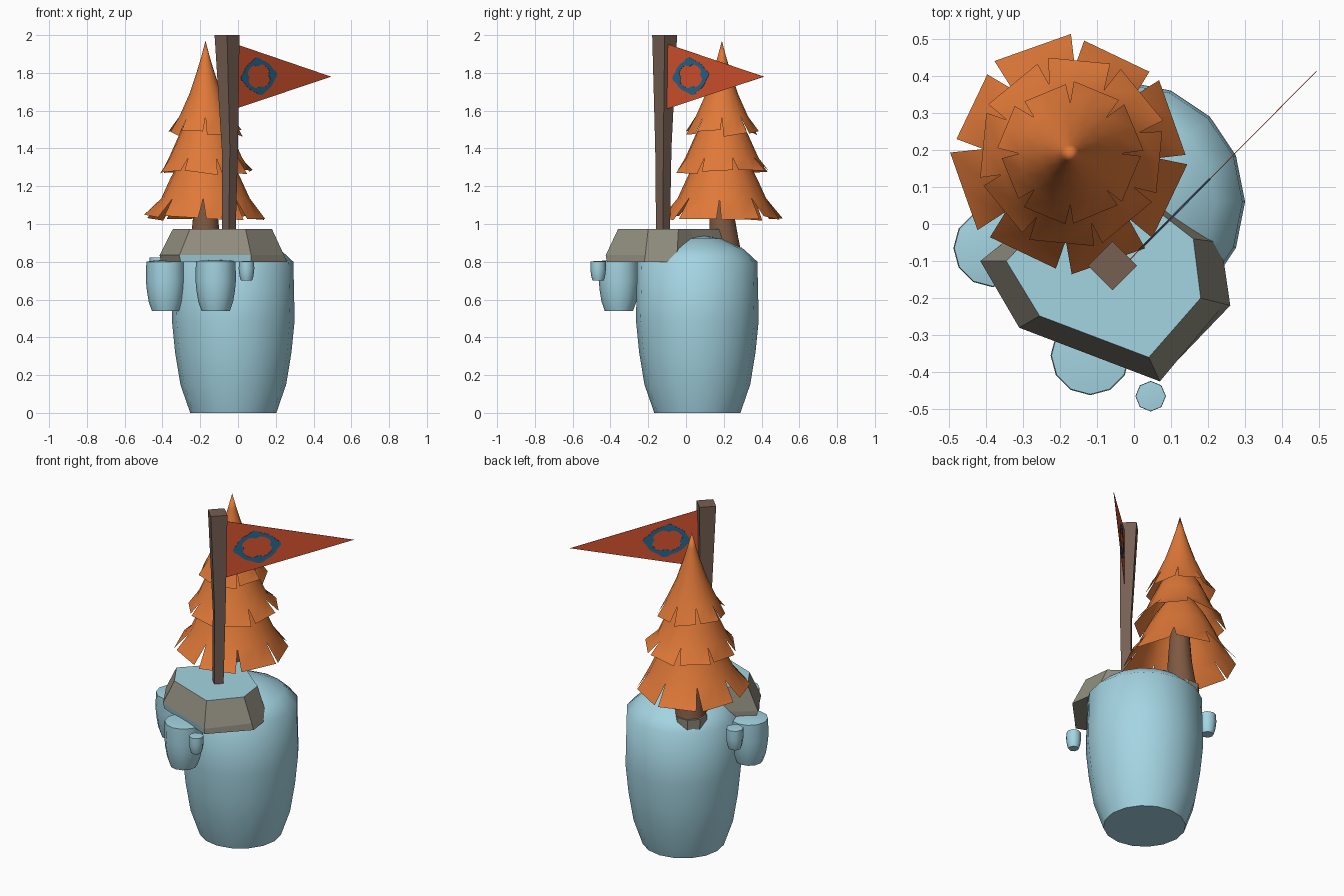
import bpy, bmesh, math, random
from mathutils import Vector

if "Cube" in bpy.data.objects:
    bpy.data.objects.remove(bpy.data.objects["Cube"])

random.seed(4)


def material(name, rgb):
    m = bpy.data.materials.new(name)
    m.diffuse_color = (*rgb, 1)
    m.use_nodes = True
    m.node_tree.nodes["Principled BSDF"].inputs["Base Color"].default_value = m.diffuse_color
    return m


BLUE = material("pale blue", (.37, .66, .76))
GREY = material("stone grey", (.28, .265, .21))
ORANGE = material("foliage orange", (.74, .19, .04))
TRUNK = material("trunk brown", (.21, .10, .055))
WOOD = material("pole brown", (.18, .115, .085))
RED = material("flag red", (.70, .09, .028))
NAVY = material("emblem blue", (.024, .14, .27))


def make(name, bm, mats, smooth=None, fix=True):
    if fix:
        bmesh.ops.recalc_face_normals(bm, faces=bm.faces[:])
    me = bpy.data.meshes.new(name)
    bm.to_mesh(me)
    bm.free()
    for m in mats:
        me.materials.append(m)
    ob = bpy.data.objects.new(name, me)
    bpy.context.collection.objects.link(ob)
    if smooth:
        bpy.ops.object.select_all(action='DESELECT')
        bpy.context.view_layer.objects.active = ob
        ob.select_set(True)
        bpy.ops.object.shade_smooth_by_angle(angle=math.radians(smooth))
    return ob


def loft(rings, caps=True):
    """Bridge equal-length rings of points; returns bmesh, side faces per level and end caps."""
    bm = bmesh.new()
    vs = [[bm.verts.new(p) for p in r] for r in rings]
    sides = []
    for a, b in zip(vs, vs[1:]):
        n = len(a)
        sides.append([bm.faces.new((a[i], a[(i + 1) % n], b[(i + 1) % n], b[i])) for i in range(n)])
    ends = [bm.faces.new(vs[0][::-1]), bm.faces.new(vs[-1])] if caps else []
    return bm, sides, ends


def circle(x, y, z, r, n, turn=0.0):
    return [(x + r * math.cos(turn + math.tau * i / n), y + r * math.sin(turn + math.tau * i / n), z)
            for i in range(n)]


# Tapered domed boulders: one big, four small hanging copies with lower domes
BOULDER = [(.228, 0), (.28, .15), (.308, .32), (.325, .49), (.318, .8), (.245, .868), (.13, .922), (.02, .94)]


def boulder(name, x, y, z, s, n, dome=1.0):
    rings = [circle(x, y, z + (h if h <= .8 else .8 + (h - .8) * dome) * s, r * s, n) for r, h in BOULDER]
    bm, _, _ = loft(rings)
    make(name, bm, [BLUE], 60)


boulder("main_boulder", -.025, .06, 0, 1, 16)
boulder("left_small_boulder", -.382, -.065, .54, .325, 12, .2)
boulder("front_small_boulder", -.118, -.355, .54, .33, 12, .1)
boulder("tiny_front_boulder", .045, -.465, .70, .127, 8, .1)
boulder("tiny_left_boulder", -.42, .13, .70, .152, 8, .1)

# Stone ledge with a blue top, narrowing to a tail below the tree
LOW = [(-.415, -.1), (-.31, -.28), (.07, -.425), (.26, -.22), (.235, -.05), (.12, .05),
       (-.01, .17), (-.12, .25), (-.23, .24), (-.25, .14), (-.24, .04)]
TOP = [(-.345, -.1), (-.255, -.248), (.04, -.36), (.18, -.2), (.16, -.04), (.07, .03),
       (-.05, .13), (-.13, .2), (-.21, .2), (-.22, .13), (-.2, .05)]
rings = []
for t in (0, .2, 1):
    rings.append([(a[0] + (b[0] - a[0]) * t, a[1] + (b[1] - a[1]) * t, .8 + .173 * t)
                  for a, b in zip(LOW, TOP)])
for i in (0, 1, 2):                     # slight undercut at the front foot
    x, y = LOW[i]
    rings[1][i] = (x, y, .8346)
    rings[0][i] = (x * .98, y + .006, .8)
bm, sides, ends = loft(rings)
ends[1].material_index = 1
sides[0][1].material_index = 1          # pale strip along the undercut
make("stone_ledge", bm, [GREY, BLUE])

# Tree trunk on a low stone foot
CX, CY = -.172, .19
bm, _, _ = loft([circle(CX - .008, CY + .02, .8, .088, 8, .4), circle(CX - .008, CY + .02, .875, .092, 8, .4)])
make("trunk_foot", bm, [GREY])
bm, _, _ = loft([circle(CX, CY + .015, .87, .09, 8, .4), circle(CX, CY + .01, .93, .082, 8, .4),
                 circle(CX, CY, 1.05, .07, 8, .4), circle(CX, CY, 1.3, .05, 8, .4)])
make("tree_trunk", bm, [TRUNK], 60)


# Foliage tiers: curved skirts with notched hems of eight leaves
def tier(name, profile, hem_r, hem_z, turn):
    bm = bmesh.new()
    n, step = 16, math.tau / 16
    t = math.radians(turn)
    vs = [[bm.verts.new(p) for p in circle(CX, CY, z, r, n, t)] for r, z in profile]
    for a, b in zip(vs, vs[1:]):
        for i in range(n):
            j = (i + 1) % n
            bm.faces.new((a[i], a[j], b[j], b[i]))
    low = vs[0]
    for k in range(8):
        r = hem_r * random.uniform(.95, 1.02)
        dz = random.uniform(-.005, .02)
        tilt = random.uniform(-.012, .012)
        gap = math.radians(random.uniform(2, 4.5))
        a0, a1 = t + 2 * k * step + gap, t + (2 * k + 2) * step - gap
        p0 = Vector((CX + r * math.cos(a0), CY + r * math.sin(a0), hem_z + dz + tilt))
        p1 = Vector((CX + r * math.cos(a1), CY + r * math.sin(a1), hem_z + dz - tilt))
        h = [bm.verts.new(p) for p in (p0, (p0 + p1) / 2, p1)]
        for i in range(2):
            u, v = low[2 * k + i], low[(2 * k + i + 1) % n]
            bm.faces.new((h[i], h[i + 1], v, u))
    bmesh.ops.remove_doubles(bm, verts=bm.verts[:], dist=.0005)
    make(name, bm, [ORANGE], 60, fix=False)


tier("lower_foliage", [(.235, 1.135), (.187, 1.24), (.14, 1.33), (.08, 1.42)], .322, 1.027, -3)
tier("middle_foliage", [(.195, 1.35), (.15, 1.45), (.108, 1.54), (.06, 1.6)], .262, 1.268, 17)
tier("upper_foliage", [(.138, 1.57), (.085, 1.69), (.045, 1.81), (.024, 1.88), (.0001, 1.97)], .195, 1.475, 0)

# Flag pole: square, widening upward
bm, _, _ = loft([circle(-.05, -.122, .9, .036, 4), circle(-.043, -.12, 1.4, .043, 4),
                 circle(-.058, -.113, 2.0, .066, 4)])
make("flag_pole", bm, [WOOD])

# Pennant plane runs diagonally from the pole
ORIGIN = Vector((0, -.085, 0))
ALONG = Vector((.49, .495, 0)).normalized()
NORMAL = Vector((ALONG.y, -ALONG.x, 0))


def on_flag(u, z, off):
    return ORIGIN + ALONG * u + NORMAL * off + Vector((0, 0, z))


tri = [(-.028, 1.608), (.70, 1.78), (-.028, 1.955)]
bm, _, _ = loft([[on_flag(u, z, o) for u, z in tri] for o in (-.001, .001)])
make("pennant", bm, [RED])

# Wavy ring decoration showing on both sides of the pennant
N = 64
outer, inner = [], []
for i in range(N):
    a = math.tau * i / N
    peak = max(0, math.cos(4 * (a - .12))) ** 2
    for ring, r in ((outer, .086 + .014 * peak), (inner, .065 - .012 * peak)):
        ring.append((.156 + 1.36 * r * math.cos(a), 1.782 + r * math.sin(a)))
rings = [[on_flag(u, z, o) for u, z in pts]
         for pts, o in ((outer, -.003), (outer, .003), (inner, .003), (inner, -.003), (outer, -.003))]
bm, _, _ = loft(rings, caps=False)
bmesh.ops.remove_doubles(bm, verts=bm.verts[:], dist=.0001)
make("pennant_ring", bm, [NAVY])
